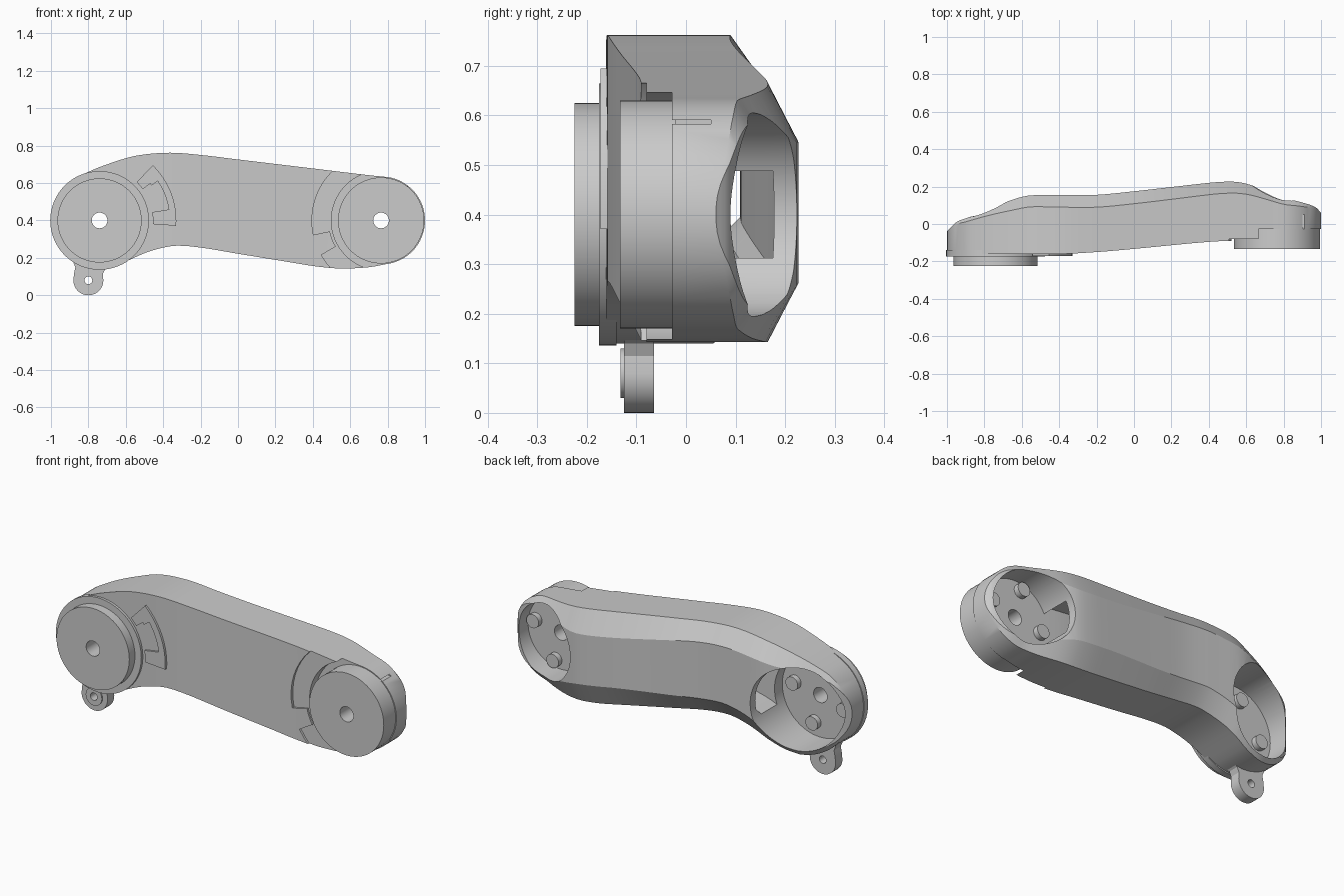
import bpy, bmesh, math

if "Cube" in bpy.data.objects:
    bpy.data.objects.remove(bpy.data.objects["Cube"])

L, R, Z = -0.74, 0.765, 0.40      # joint centres (x, x, z)
RL, RR = 0.26, 0.235              # end radii


def interp(pts, x):
    """Smooth cubic through (x, value) points."""
    n = len(pts)
    if x <= pts[0][0]:
        return pts[0][1]
    if x >= pts[-1][0]:
        return pts[-1][1]

    def slope(i):
        a, b = pts[max(i - 1, 0)], pts[min(i + 1, n - 1)]
        return (b[1] - a[1]) / (b[0] - a[0])
    i = max(k for k in range(n - 1) if pts[k][0] <= x)
    (x0, v0), (x1, v1) = pts[i], pts[i + 1]
    h = x1 - x0
    t = (x - x0) / h
    return ((2*t**3 - 3*t**2 + 1) * v0 + (t**3 - 2*t**2 + t) * h * slope(i)
            + (3*t**2 - 2*t**3) * v1 + (t**3 - t**2) * h * slope(i + 1))


TOP = [(-.88, .619), (-.8, .66), (-.7, .70), (-.55, .745), (-.37, .762), (-.2, .75),
       (0, .726), (.4, .678), (.7, .642), (.8, .632)]
BOT = [(-.74, .14), (-.66, .155), (-.6, .18), (-.5, .225), (-.42, .25), (-.33, .265),
       (-.2, .255), (0, .222), (.3, .173), (.42, .154), (.55, .143), (.7, .15), (.8, .168)]
FRONT = [(-1, -.16), (-.4, -.16), (-.2, -.15), (0, -.133), (.42, -.094), (.6, -.09), (1, -.09)]
BACK = [(-1, -.04), (-.95, .01), (-.9, .03), (-.8, .07), (-.65, .13), (-.56, .152), (-.4, .154),
        (-.2, .156), (0, .175), (.4, .22), (.48, .226), (.55, .225), (.62, .21), (.7, .18),
        (.8, .14), (.9, .115), (.97, .09), (1, .06)]
DROP = [(-1, .008), (-.8, .03), (-.6, .06), (.5, .062), (.75, .04), (1, .008)]
INSET = [(-1, .0), (-.8, .05), (-.6, .09), (-.2, .09), (.5, .12), (.75, .06), (1, .0)]


def top(x):
    if x < -.88:
        return Z + math.sqrt(max(RL**2 - (x - L)**2, 0))
    if x > .8:
        return Z + math.sqrt(max(RR**2 - (x - R)**2, 0))
    return interp(TOP, x)


def bottom(x):
    if x < L:
        return Z - math.sqrt(max(RL**2 - (x - L)**2, 0))
    if x > .8:
        return Z - math.sqrt(max(RR**2 - (x - R)**2, 0))
    return interp(BOT, x)


def finish(name, bm):
    bmesh.ops.recalc_face_normals(bm, faces=bm.faces)
    me = bpy.data.meshes.new(name)
    bm.to_mesh(me)
    bm.free()
    ob = bpy.data.objects.new(name, me)
    bpy.context.collection.objects.link(ob)
    return ob


def loft(name, sections):
    bm = bmesh.new()
    rings = [[bm.verts.new(p) for p in s] for s in sections]
    n = len(rings[0])
    for a, b in zip(rings, rings[1:]):
        for i in range(n):
            j = (i + 1) % n
            bm.faces.new((a[i], a[j], b[j], b[i]))
    bm.faces.new(rings[0])
    bm.faces.new(rings[-1])
    return finish(name, bm)


def prism(name, pts, y0, y1):
    """Extrude an xz outline along y."""
    return loft(name, [[(x, y, z) for x, z in pts] for y in (y0, y1)])


def arc(cx, cz, r, a0, a1, n=16):
    return [(cx + r * math.cos(math.radians(a0 + (a1 - a0) * i / n)),
             cz + r * math.sin(math.radians(a0 + (a1 - a0) * i / n))) for i in range(n + 1)]


def disc(name, cx, cz, r, y0, y1, n=64):
    return prism(name, arc(cx, cz, r, 0, 360, n)[:-1], y0, y1)


def cut(ob, *cutters):
    bpy.context.view_layer.objects.active = ob
    for c in cutters:
        m = ob.modifiers.new("cut", 'BOOLEAN')
        m.operation, m.solver, m.object = 'DIFFERENCE', 'EXACT', c
        bpy.ops.object.modifier_apply(modifier=m.name)
        bpy.data.objects.remove(c)


def section(x):
    b, t, f, k = bottom(x), top(x), interp(FRONT, x), interp(BACK, x)
    ins = min(interp(INSET, x), .3 * (t - b))
    c = k - interp(DROP, x)
    return [(x, f, b), (x, f, t), (x, c, t), (x, k, t - ins), (x, k, b + ins), (x, c, b)]


def passage(x):
    b, t, f, k = bottom(x) + .1, top(x) - .13, interp(FRONT, x) + .1, interp(BACK, x) - .045
    return [(x, f, b), (x, f, t), (x, k - .03, t), (x, k, t - .03), (x, k, b + .03), (x, k - .03, b)]


# Arm body: cross-sections, dense around the round ends
xs = [L - RL * math.cos(math.radians(3 + 87 * i / 14)) for i in range(14)]
xs += [L + (R - L) * i / 44 for i in range(45)]
xs += [R + RR * math.sin(math.radians(87 * i / 14)) for i in range(1, 15)]
body = loft("arm_body", [section(x) for x in xs])

# Bores, cable passage, front recess and pocket, side slit
recess = arc(R, Z, .37, -150, 192, 48) + arc(R, Z, .28, 192, 210, 6)
cut(body,
    loft("passage_cut", [passage(-.58 + 1.16 * i / 24) for i in range(25)]),
    disc("left_bore", L, Z, .235, -.13, .4),
    disc("right_bore", R, Z, .205, .01, .4),
    prism("recess_cut", recess, -.3, -.08),
    disc("pocket_cut", R, Z, .266, -.3, -.028),
    prism("slit_cut", [(.88, .583), (1, .583), (1, .591), (.88, .591)], -.03, .05),
    disc("left_hole", L, Z, .042, -.5, .5, 32),
    disc("right_hole", R, Z, .042, -.5, .5, 32))
parts = [body]

# Joint discs on the front
for name, cx, r, y0, y1 in (("left_flange", L, .264, -.175, -.14),
                            ("left_joint_disc", L, .225, -.225, -.15),
                            ("right_joint_disc", R, .23, -.133, -.02)):
    d = disc(name, cx, Z, r, y0, y1)
    cut(d, disc("hole_cut", cx, Z, .042, -.5, .5, 32))
    parts.append(d)

# Studs inside the bores
for side, cx, y in (("left", L, -.135), ("right", R, .005)):
    for k in range(4):
        a = math.radians(12 + 90 * k)
        parts.append(disc(f"{side}_stud_{k + 1}", cx + .16 * math.cos(a), Z + .16 * math.sin(a),
                          .038, y, y + .035, 24))

# Raised rotation stop beside the left disc
stop = (arc(L, Z, .41, -4, 46, 16) + arc(L, Z, .285, 46, 36, 4) + arc(L, Z, .335, 36, 34, 2)
        + arc(L, Z, .375, 34, 9, 8) + arc(L, Z, .285, 9, 7, 2) + arc(L, Z, .285, 6, -4, 4))
parts.append(prism("rotation_stop", stop, -.172, -.14))

# Mounting lug under the left end
lug = prism("lug", arc(-.8, .08, .08, 180, 360, 24)
            + [(-.722, .115), (-.71, .14), (-.68, .16), (-.8, .16), (-.885, .187), (-.87, .15), (-.877, .115)],
            -.125, -.065)
boss = disc("lug_boss", -.8, .08, .05, -.132, -.12, 32)
for ob in (lug, boss):
    cut(ob, disc("lug_hole", -.8, .08, .021, -.3, .1, 24))
    parts.append(ob)

# Smooth shading with sharp edges
bpy.ops.object.select_all(action='DESELECT')
for p in parts:
    p.select_set(True)
bpy.context.view_layer.objects.active = body
bpy.ops.object.shade_smooth_by_angle(angle=math.radians(25))
